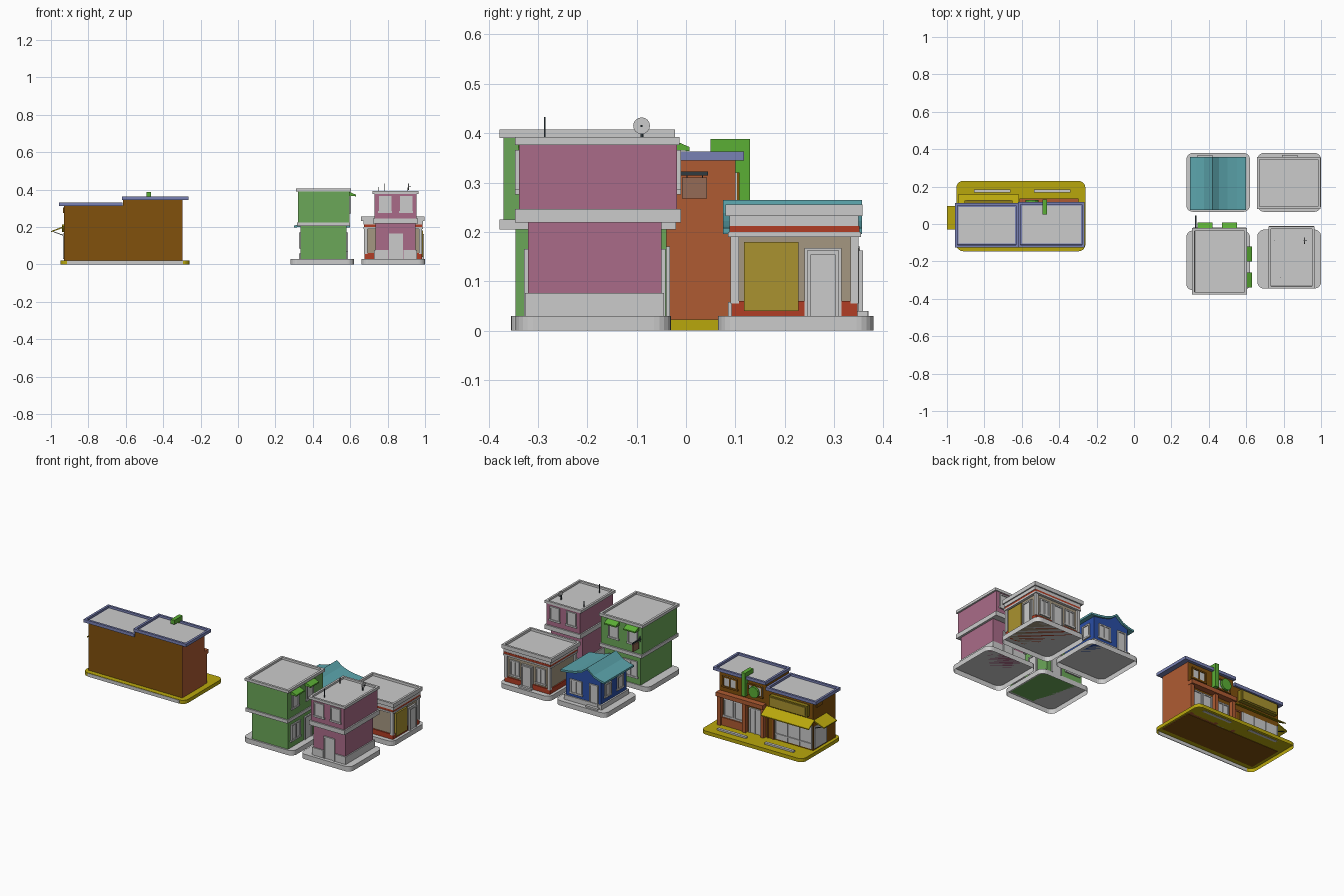
import bpy, bmesh, math
from mathutils import Matrix

if "Cube" in bpy.data.objects:
    bpy.data.objects.remove(bpy.data.objects["Cube"])

COL = dict(pink=(.66, .42, .53), green=(.42, .65, .35), lime=(.36, .68, .22), blue=(.18, .31, .64),
           teal=(.36, .64, .67), tan=(.64, .59, .50), red=(.69, .25, .16), yellow=(.72, .65, .08),
           gold=(.66, .57, .20), brown=(.50, .32, .08), orange=(.68, .36, .21), peri=(.47, .50, .70),
           dark=(.20, .24, .26), wood=(.58, .42, .34), olive=(.55, .48, .12))


def finish(name, bm, col=None):
    bmesh.ops.recalc_face_normals(bm, faces=bm.faces)
    me = bpy.data.meshes.new(name)
    bm.to_mesh(me)
    bm.free()
    ob = bpy.data.objects.new(name, me)
    bpy.context.collection.objects.link(ob)
    if col:
        m = bpy.data.materials.get(col) or bpy.data.materials.new(col)
        m.diffuse_color = (*[c ** 2.2 for c in COL[col]], 1)
        m.use_nodes = True
        m.node_tree.nodes["Principled BSDF"].inputs["Base Color"].default_value = m.diffuse_color
        me.materials.append(m)
    return ob


def box(name, x0, x1, y0, y1, z0, z1, col=None, lip=0, drop=0, r=0):
    """Box; lip/drop sinks the top like a parapet, r rounds the corners and opens the underside."""
    bm = bmesh.new()
    bmesh.ops.create_cube(bm, size=1)
    for v in bm.verts:
        v.co = ((x0 + x1) / 2 + v.co.x * (x1 - x0), (y0 + y1) / 2 + v.co.y * (y1 - y0),
                (z0 + z1) / 2 + v.co.z * (z1 - z0))
    if r:
        vert = [e for e in bm.edges if abs(e.verts[0].co.z - e.verts[1].co.z) > 1e-5]
        bmesh.ops.bevel(bm, geom=vert, offset=r, segments=5, profile=.5, affect='EDGES')
        low = min(bm.faces, key=lambda f: f.calc_center_median().z)
        bmesh.ops.delete(bm, geom=[low], context='FACES_ONLY')
    if lip:
        top = max(bm.faces, key=lambda f: f.calc_center_median().z)
        bmesh.ops.inset_region(bm, faces=[top], thickness=lip, depth=0)
        # second ring keeps the inner parapet wall upright
        bmesh.ops.inset_region(bm, faces=[top], thickness=.001, depth=0)
        for v in top.verts:
            v.co.z -= drop
    return finish(name, bm, col)


def prism(name, pts, axis, a0, a1, col=None):
    """Profile of (horizontal, z) points extruded along x or y."""
    bm = bmesh.new()
    put = (lambda a, p: (a, p[0], p[1])) if axis == 'x' else (lambda a, p: (p[0], a, p[1]))
    f = bm.faces.new([bm.verts.new(put(a0, p)) for p in pts])
    for v in bmesh.ops.extrude_face_region(bm, geom=[f])['geom']:
        if isinstance(v, bmesh.types.BMVert):
            v.co['xy'.index(axis)] = a1
    return finish(name, bm, col)


def disc(name, loc, r, depth, axis, col=None, seg=12):
    bm = bmesh.new()
    rot = Matrix.Rotation(math.pi / 2, 4, 'Y' if axis == 'x' else 'X')
    bmesh.ops.create_cone(bm, cap_ends=True, segments=seg, radius1=r, radius2=r, depth=depth,
                          matrix=Matrix.Translation(loc) @ rot)
    return finish(name, bm, col)


def panel(name, side, w, a0, a1, z0, z1, d=.004, col=None):
    """Box sitting on a wall plane w, facing side such as 'y+'."""
    o = w + (d if side[1] == '+' else -d)
    lo, hi = min(w, o), max(w, o)
    if side[0] == 'y':
        return box(name, a0, a1, lo, hi, z0, z1, col)
    return box(name, lo, hi, a0, a1, z0, z1, col)


def opening(name, side, w, a0, a1, z0, z1, glass=None, frame=None, sill=True, mull=False, t=.008):
    """Glazed window or door with a raised frame."""
    panel(name + "_pane", side, w, a0, a1, z0, z1, .003, glass)
    bars = [(a0, a0 + t, z0, z1), (a1 - t, a1, z0, z1), (a0 + t, a1 - t, z1 - t, z1)]
    if sill:
        bars.append((a0 - .004, a1 + .004, z0 - .004, z0 + .006))
    if mull:
        m = (a0 + a1) / 2
        bars.append((m - .003, m + .003, z0, z1 - t))
    for b in bars:
        panel(name + "_frame", side, w, *b, .008, frame)


# ground slabs, hollow underneath
for n, x, y0, y1 in (("green", .28, -.355, -.035), ("pink", .66, -.345, -.03),
                     ("cottage", .28, .065, .38), ("shop", .66, .065, .38)):
    box(n + "_ground_slab", x, x + .34, y0, y1, 0, .03, r=.035)
box("duplex_ground_slab", -.95, -.26, -.145, .23, 0, .022, 'yellow', r=.035)
box("duplex_kerb", -.915, -.295, -.147, -.143, 0, .02)

# green building
box("green_lower_walls", .335, .58, -.345, -.04, .03, .21, 'green')
box("green_mid_band", .315, .60, -.378, -.02, .205, .225)
box("green_upper_walls", .32, .595, -.37, -.03, .225, .39, 'green')
box("green_roof", .31, .605, -.378, -.022, .39, .407, lip=.02, drop=.012)
for side, w, spans in (('x+', .595, ((-.34, -.26), (-.20, -.12))), ('y+', -.03, ((.34, .42), (.47, .55)))):
    for a, b in spans:
        opening("green_upper_window", side, w, a + .006, b - .006, .275, .365)
        prism("green_awning", [(w, .388), (w + .037, .372), (w + .037, .364), (w, .366)],
              'y' if side == 'x+' else 'x', a, b, 'lime')
opening("green_front_door", 'y+', -.04, .48, .55, .03, .17, sill=False)
opening("green_shop_window", 'y+', -.04, .355, .45, .07, .17, mull=True)
opening("green_side_door", 'x+', .58, -.19, -.12, .03, .17, sill=False)
opening("green_side_window", 'x+', .58, -.32, -.23, .07, .17, mull=True)
box("sign_bracket", .327, .333, -.03, .045, .314, .322, 'dark')
box("hanging_sign", .325, .335, -.008, .043, .268, .31, 'wood')
for y in (.002, .033):
    box("sign_hook", .329, .331, y - .001, y + .001, .308, .316, 'dark')
prism("sign_brace", [(-.03, .335), (-.01, .318), (-.03, .30)], 'x', .328, .332, 'dark')

# pink building
box("pink_lower_walls", .735, .95, -.32, -.05, .03, .22, 'pink')
for a, b in ((.728, .805), (.885, .957)):
    box("pink_plinth", a, b, -.326, -.045, .03, .076)
box("pink_mid_band", .722, .963, -.346, -.01, .219, .246)
box("pink_upper_walls", .73, .955, -.338, -.018, .246, .377, 'pink')
box("pink_roof", .72, .965, -.346, -.013, .376, .392, lip=.018, drop=.011)
for side, w, lw in (('y-', -.338, -.32), ('y+', -.018, -.05)):
    for a in (.753, .865):
        opening("pink_upper_window", side, w, a, a + .067, .28, .366)
    opening("pink_door", side, lw, .808, .882, .03, .165, sill=False)
box("roof_aerial", .749, .752, -.089, -.086, .38, .415, 'dark')
box("aerial_rod", .784, .787, -.288, -.285, .38, .433, 'dark')
box("dish_mast", .905, .909, -.092, -.088, .38, .41, 'dark')
disc("satellite_dish", (.912, -.09, .415), .017, .006, 'x', seg=16)
box("dish_receiver", .912, .925, -.092, -.088, .413, .417, 'dark')

# blue cottage, walls follow the curved gable just under the roof
CURVE = [(.30, .208), (.335, .214), (.375, .228), (.42, .265), (.455, .238), (.50, .222), (.55, .213), (.60, .208)]
GABLE = [(x, z - .007) for x, z in CURVE[1:7]]
box("cottage_plinth", .325, .58, .085, .352, .03, .058)
prism("cottage_walls", [(.335, .03)] + GABLE + [(.57, .203), (.57, .03)], 'y', .095, .345, 'blue')
prism("cottage_roof", CURVE + [(x, z - .012) for x, z in reversed(CURVE)], 'y', .075, .357, 'teal')
box("cottage_step", .34, .42, .345, .37, .03, .04)
opening("cottage_door", 'y+', .345, .35, .41, .04, .17, sill=False)
opening("cottage_front_window", 'y+', .345, .46, .54, .08, .165, mull=True)
for a in (.13, .25):
    opening("cottage_side_window", 'x-', .335, a, a + .06, .09, .17)
    opening("cottage_side_window", 'x+', .57, a, a + .06, .09, .17)

# corner shop
box("shop_walls", .685, .975, .1, .34, .03, .2, 'tan')
box("shop_red_plinth", .677, .983, .092, .348, .03, .06, 'red')
for x in (.675, .967):
    for y in (.09, .333):
        box("shop_corner_pillar", x, x + .018, y, y + .017, .055, .195)
box("shop_lower_cornice", .67, .99, .085, .355, .19, .2)
box("shop_red_band", .673, .987, .088, .352, .2, .212, 'red')
box("shop_frieze", .67, .99, .088, .35, .212, .232)
box("shop_roof", .658, .997, .08, .358, .232, .256, lip=.018, drop=.014)
panel("shop_shutter", 'x+', .975, .118, .228, .04, .18, .013, 'gold')
for side, w, a in (('x+', .975, .24), ('y+', .34, .795)):
    panel("shop_door_surround", side, w, a, a + .075, .03, .167, .011)
    opening("shop_door", side, w + .011, a + .005, a + .07, .03, .162, sill=False)
for a in (.71, .885):
    opening("shop_front_window", 'y+', .34, a, a + .065, .075, .17, mull=True)
panel("shop_step", 'y+', .34, .79, .875, .03, .04, .028)

# duplex shells and roofs
box("duplex_left_walls", -.93, -.615, -.115, .10, .02, .315, 'brown')
box("duplex_right_walls", -.615, -.30, -.115, .10, .02, .35, 'brown')
panel("duplex_end_wall", 'x+', -.30, -.115, .10, .02, .345, .004, 'orange')
box("duplex_left_roof", -.957, -.617, -.125, .112, .312, .331, 'peri', lip=.019, drop=.012)
box("duplex_right_roof", -.62, -.264, -.125, .118, .345, .363, 'peri', lip=.019, drop=.012)
box("left_roof_deck", -.937, -.637, -.105, .092, .318, .321)
box("right_roof_deck", -.60, -.284, -.105, .098, .35, .353)

# duplex right half, street side
box("right_beam", -.612, -.296, .095, .136, .20, .225, 'orange')
for x in (-.612, -.49, -.32):
    box("right_pillar", x, x + .022, .095, .125, .022, .2, 'orange')
box("right_low_wall", -.468, -.32, .1, .115, .022, .07, 'orange')
opening("right_door", 'y+', .10, -.58, -.50, .022, .175, sill=False, mull=True)
for a in (-.462, -.392):
    opening("right_shop_window", 'y+', .10, a, a + .064, .075, .185)
for a in (-.59, -.42):
    opening("right_upper_window", 'y+', .10, a, a + .10, .255, .32, frame='brown', mull=True)
box("fin_sign", -.49, -.465, .098, .13, .245, .388, 'lime')
box("fin_sign_top", -.49, -.465, .05, .13, .362, .388, 'lime')
disc("round_sign", (-.545, .122, .285), .034, .014, 'y', 'lime')
box("round_sign_arm", -.55, -.54, .098, .118, .28, .29, 'dark')

# duplex left half, street side
box("left_sign_board", -.905, -.65, .10, .125, .228, .295, 'olive')
box("left_sign_board_face", -.895, -.66, .125, .129, .236, .287, 'gold')
prism("left_awning", [(.1, .212), (.157, .178), (.157, .172), (.1, .204)], 'x', -.94, -.615, 'yellow')
prism("side_awning", [(-.93, .205), (-1.0, .178), (-1.0, .172), (-.93, .197)], 'y', -.03, .095, 'yellow')
for y in (-.02, .08):
    prism("side_awning_strut", [(-.93, .152), (-.93, .156), (-.99, .178), (-.99, .174)], 'y', y, y + .004, 'dark')
panel("side_shopfront", 'x-', -.93, -.025, .09, .03, .165, .005)
panel("left_shopfront", 'y+', .10, -.925, -.675, .03, .172, .004)
for x in (-.925, -.845, -.763, -.681):
    panel("shopfront_bar", 'y+', .10, x, x + .006, .03, .172, .009)
panel("shopfront_sill", 'y+', .10, -.925, -.675, .06, .066, .01)
opening("left_door", 'y+', .10, -.668, -.622, .022, .17, sill=False, glass='brown', frame='orange')
for a in (-.855, -.535):
    box("parking_kerb", a, a + .195, .168, .185, .02, .032)
panel("side_vent", 'x-', -.93, .02, .07, .275, .305, .006, 'brown')
